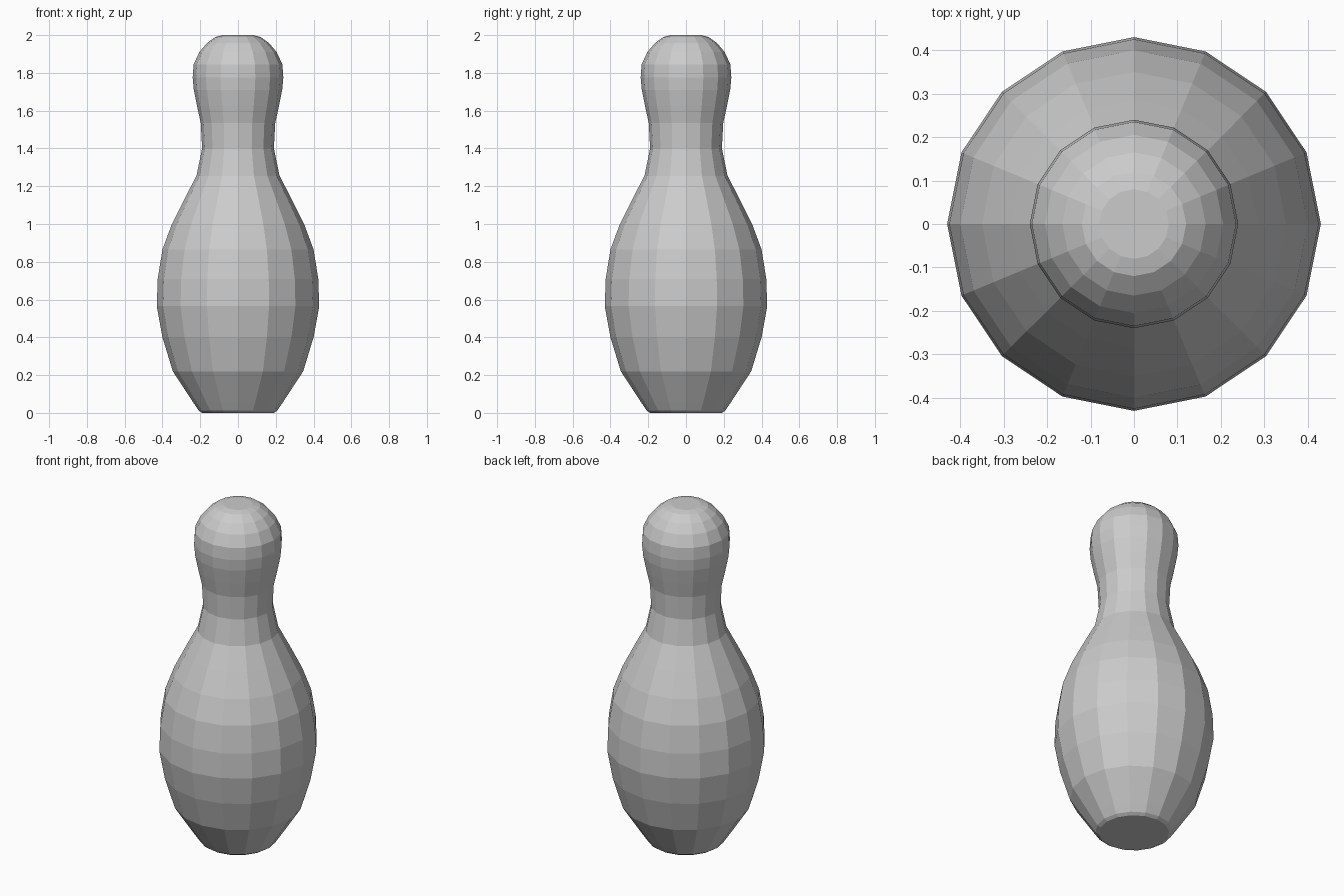
import bpy
import bmesh
import math

if "Cube" in bpy.data.objects:
    bpy.data.objects.remove(bpy.data.objects["Cube"])

SIDES = 16

# Lathe profile from base to crown: (radius, height)
PROFILE = [
    (0.19, 0.0), (0.208, 0.012), (0.237, 0.055), (0.345, 0.22), (0.40, 0.40),
    (0.43, 0.565), (0.425, 0.71), (0.40, 0.865), (0.35, 1.00),
    (0.285, 1.13), (0.22, 1.255), (0.19, 1.40), (0.197, 1.535),
    (0.217, 1.625), (0.234, 1.71), (0.24, 1.775), (0.235, 1.845),
    (0.205, 1.91), (0.165, 1.957), (0.12, 1.99), (0.08, 2.0),
]

mat = bpy.data.materials.new("light grey")
mat.diffuse_color = (0.6, 0.6, 0.6, 1)
mat.use_nodes = True
mat.node_tree.nodes["Principled BSDF"].inputs["Base Color"].default_value = mat.diffuse_color

# Pin body: stacked rings bridged with quads, capped at both ends
bm = bmesh.new()
rings = []
for r, z in PROFILE:
    rings.append([bm.verts.new((r * math.cos(math.tau * i / SIDES),
                                r * math.sin(math.tau * i / SIDES), z))
                  for i in range(SIDES)])
for low, high in zip(rings, rings[1:]):
    for i in range(SIDES):
        j = (i + 1) % SIDES
        bm.faces.new((low[i], low[j], high[j], high[i]))
bm.faces.new(rings[0][::-1])
bm.faces.new(rings[-1])

mesh = bpy.data.meshes.new("pin_body")
bm.to_mesh(mesh)
bm.free()
mesh.materials.append(mat)
bpy.context.collection.objects.link(bpy.data.objects.new("pin_body", mesh))
